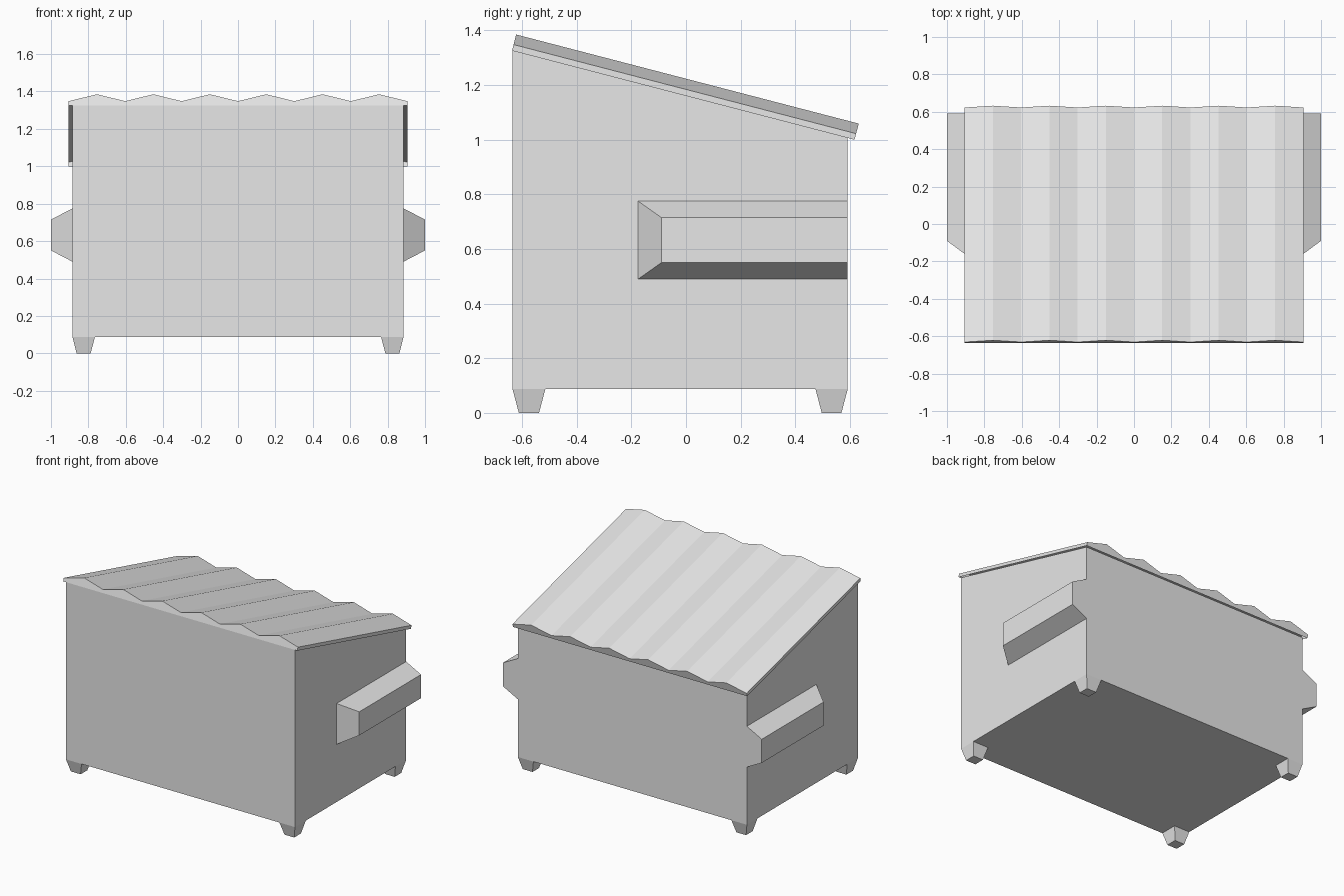
import bpy
import bmesh
from mathutils import Vector

cube = bpy.data.objects.get("Cube")
if cube:
    bpy.data.objects.remove(cube, do_unlink=True)

grey = bpy.data.materials.new("light_grey")
grey.use_nodes = True
grey.diffuse_color = (0.8, 0.8, 0.8, 1)
grey.node_tree.nodes["Principled BSDF"].inputs["Base Color"].default_value = (0.8, 0.8, 0.8, 1)


def finish(name, bm):
    mesh = bpy.data.meshes.new(name)
    bm.to_mesh(mesh)
    bm.free()
    mesh.materials.append(grey)
    obj = bpy.data.objects.new(name, mesh)
    bpy.context.collection.objects.link(obj)
    return obj


def loft(name, ring_a, ring_b):
    """Closed solid between two matching outlines."""
    bm = bmesh.new()
    a = [bm.verts.new(p) for p in ring_a]
    b = [bm.verts.new(p) for p in ring_b]
    bm.faces.new(a)
    bm.faces.new(b)
    for i in range(len(a)):
        j = (i + 1) % len(a)
        bm.faces.new((a[i], a[j], b[j], b[i]))
    bmesh.ops.recalc_face_normals(bm, faces=bm.faces)
    return finish(name, bm)


def rect(x0, x1, y0, y1, z):
    return [(x0, y0, z), (x1, y0, z), (x1, y1, z), (x0, y1, z)]


W, FRONT, BACK, FLOOR = 0.885, -0.635, 0.592, 0.087

# Bin body with sloping top
side = [(FRONT, FLOOR), (BACK, FLOOR), (BACK, 1.008), (FRONT, 1.328)]
loft("bin_body", [(-W, y, z) for y, z in side], [(W, y, z) for y, z in side])

# Tapered feet and side lifting pockets
for s, label in ((1, "left"), (-1, "right")):
    for end, y0, y1 in (("front", FRONT, -0.515), ("back", 0.474, BACK)):
        loft(f"{end}_{label}_foot",
             rect(s * 0.765, s * W, y0, y1, FLOOR),
             rect(s * 0.788, s * 0.863, y0 + 0.023, y1 - 0.023, 0))

    inner = [(-0.175, 0.49), (BACK, 0.49), (BACK, 0.775), (-0.175, 0.775)]
    outer = [(-0.09, 0.55), (BACK, 0.55), (BACK, 0.715), (-0.09, 0.715)]
    loft(f"{label}_lifting_pocket",
         [(s * W, y, z) for y, z in inner], [(s, y, z) for y, z in outer])

# Corrugated lid: a folded sheet with a thin skirt, hollow underneath
RIDGES, HALF = 6, 0.905
start, end = Vector((0, -0.637, 1.326)), Vector((0, 0.617, 1.0))
slope = (end - start).normalized()
normal = Vector((1, 0, 0)).cross(slope)
bm = bmesh.new()
rows = []
for edge in (start, end):
    low, high = [], []
    for i in range(2 * RIDGES + 1):
        x = Vector((-HALF + i * HALF / RIDGES, 0, 0))
        low.append(bm.verts.new(edge + x))
        high.append(bm.verts.new(edge + x + normal * (0.061 if i % 2 else 0.023)))
    rows.append((low, high))
(front_low, front_high), (back_low, back_high) = rows
for i in range(2 * RIDGES):
    j = i + 1
    bm.faces.new((front_high[i], front_high[j], back_high[j], back_high[i]))
    bm.faces.new((front_low[i], front_low[j], front_high[j], front_high[i]))
    bm.faces.new((back_low[j], back_low[i], back_high[i], back_high[j]))
bm.faces.new((front_low[-1], back_low[-1], back_high[-1], front_high[-1]))
bm.faces.new((back_low[0], front_low[0], front_high[0], back_high[0]))
finish("corrugated_lid", bm)
